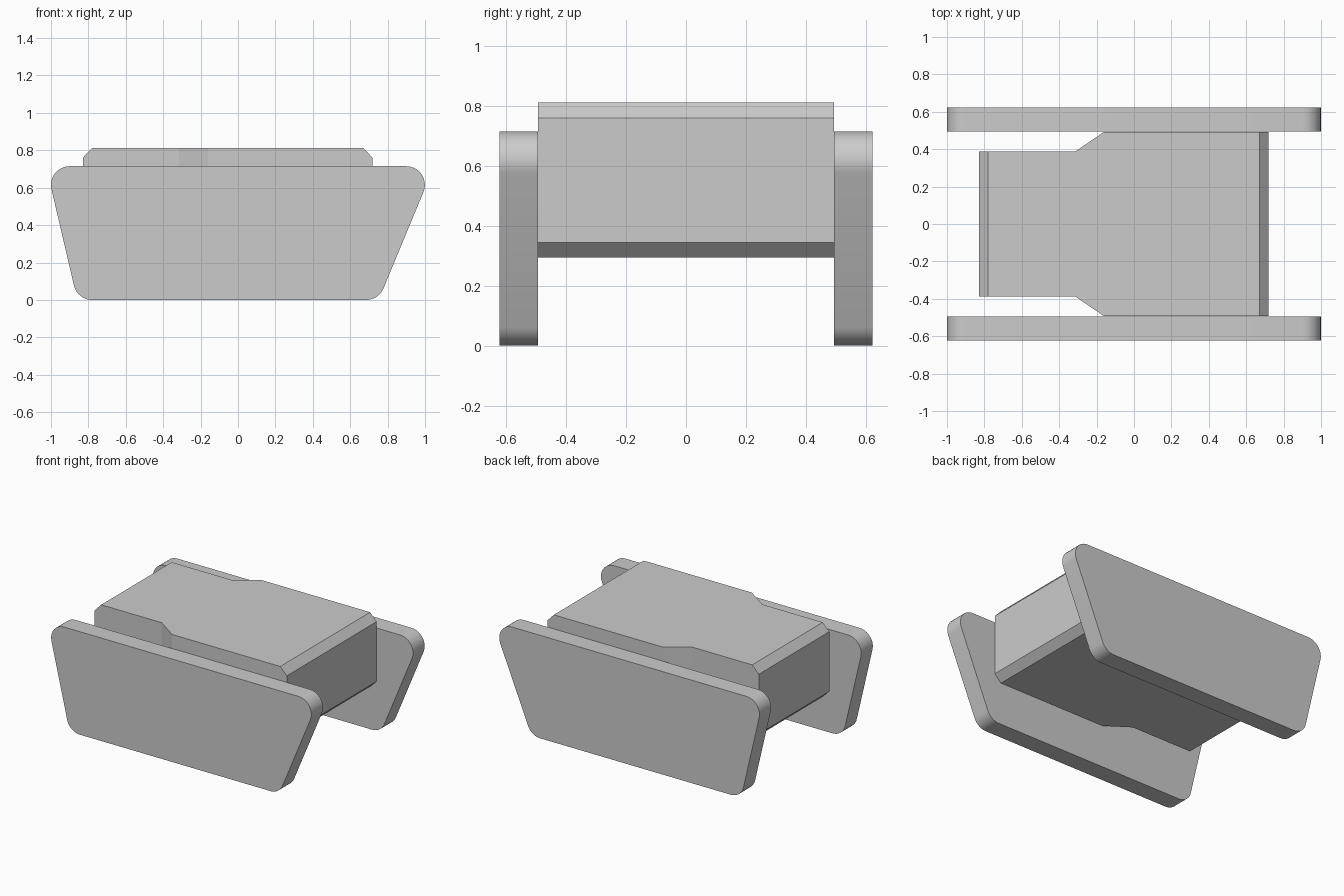
import bpy, bmesh, math
from mathutils import Vector

if "Cube" in bpy.data.objects:
    bpy.data.objects.remove(bpy.data.objects["Cube"])

grey = bpy.data.materials.new("light grey")
grey.diffuse_color = (0.6, 0.6, 0.6, 1)
grey.use_nodes = True
grey.node_tree.nodes["Principled BSDF"].inputs["Base Color"].default_value = grey.diffuse_color


def finish(bm, name):
    bmesh.ops.recalc_face_normals(bm, faces=bm.faces)
    mesh = bpy.data.meshes.new(name)
    bm.to_mesh(mesh)
    bm.free()
    mesh.materials.append(grey)
    ob = bpy.data.objects.new(name, mesh)
    bpy.context.collection.objects.link(ob)
    return ob


def rounded(corners, radius, steps=10):
    """Polygon with every corner replaced by a tangent arc."""
    out = []
    for i, c in enumerate(corners):
        p = Vector(c)
        a = (Vector(corners[i - 1]) - p).normalized()
        b = (Vector(corners[(i + 1) % len(corners)]) - p).normalized()
        half = a.angle(b) / 2
        centre = p + (a + b).normalized() * radius / math.sin(half)
        t = radius / math.tan(half)
        r0, r1 = p + a * t - centre, p + b * t - centre
        span = math.pi - 2 * half
        for k in range(steps + 1):
            f = k / steps
            out.append(centre + (r0 * math.sin((1 - f) * span)
                                 + r1 * math.sin(f * span)) / math.sin(span))
    return out


# side plates: rounded trapezoids, front and back
profile = rounded([(-0.859, 0), (0.752, 0), (1.049, 0.715), (-1.026, 0.715)], 0.1)
for side, name in ((-1, "front_side_plate"), (1, "back_side_plate")):
    bm = bmesh.new()
    face = bm.faces.new([bm.verts.new((p.x, side * 0.494, p.y)) for p in profile])
    ext = bmesh.ops.extrude_face_region(bm, geom=[face], use_keep_orig=True)
    moved = [g for g in ext["geom"] if isinstance(g, bmesh.types.BMVert)]
    bmesh.ops.translate(bm, verts=moved, vec=(0, side * 0.128, 0))
    ob = finish(bm, name)
    bpy.context.view_layer.objects.active = ob
    ob.select_set(True)
    bpy.ops.object.shade_smooth_by_angle(angle=math.radians(30))
    ob.select_set(False)

# centre block: lofted sections (x, half width, bottom, top), chamfered ends
sections = [(-0.83, 0.387, 0.345, 0.76), (-0.78, 0.387, 0.295, 0.812),
            (-0.315, 0.387, 0.295, 0.812), (-0.16, 0.493, 0.295, 0.812),
            (0.67, 0.493, 0.295, 0.812), (0.72, 0.493, 0.345, 0.76)]
bm = bmesh.new()
rings = [[bm.verts.new((x, y, z)) for y, z in
          ((-w, lo), (w, lo), (w, hi), (-w, hi))] for x, w, lo, hi in sections]
for r, s in zip(rings, rings[1:]):
    for i in range(4):
        j = (i + 1) % 4
        bm.faces.new((r[i], r[j], s[j], s[i]))
bm.faces.new(rings[0])
bm.faces.new(rings[-1])
finish(bm, "centre_block")
